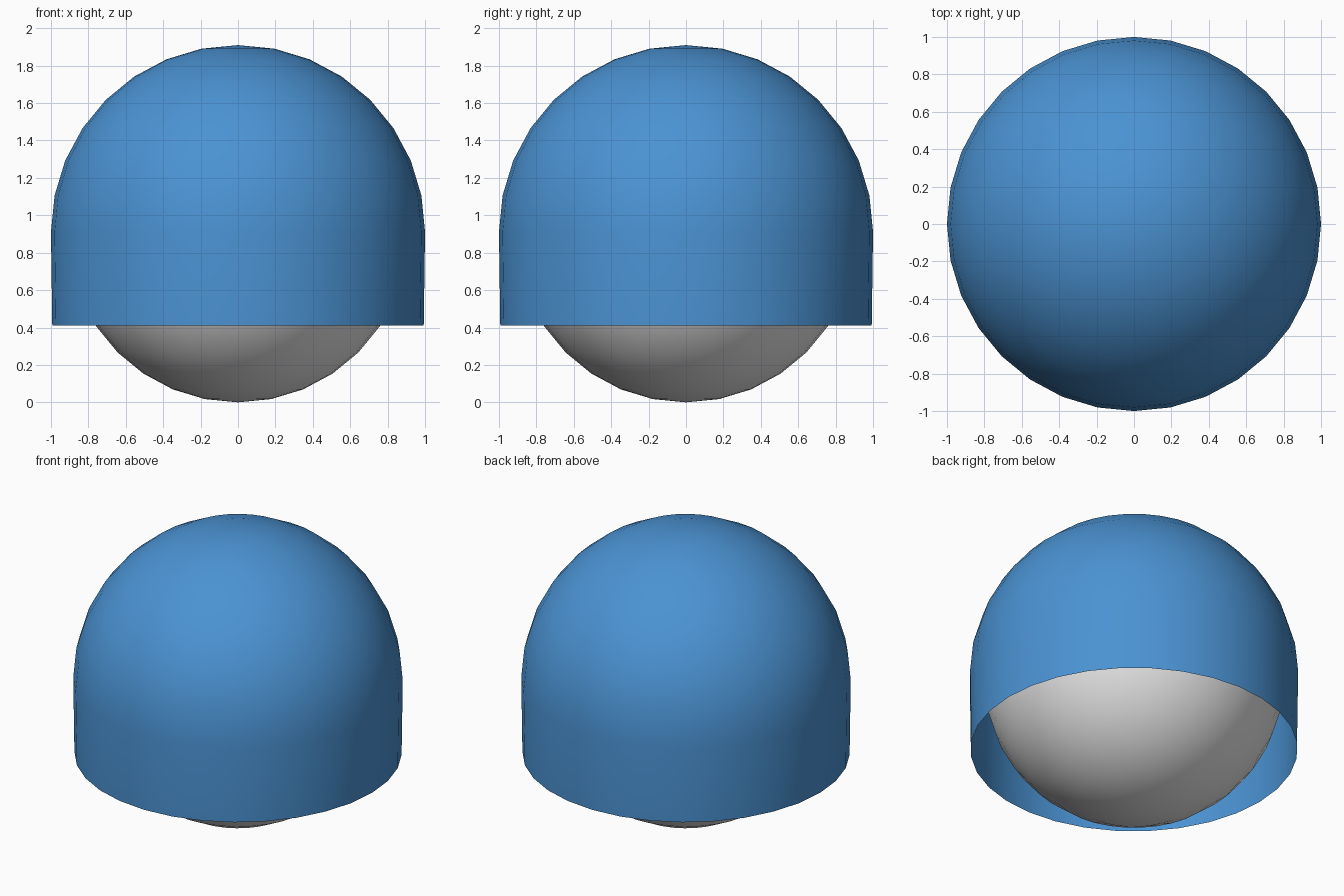
import bpy, bmesh, math

if "Cube" in bpy.data.objects:
    bpy.data.objects.remove(bpy.data.objects["Cube"])

SEGS, RINGS = 32, 16
CENTRE_Z = 0.91


def material(name, rgb):
    m = bpy.data.materials.new(name)
    m.diffuse_color = (*rgb, 1.0)
    m.use_nodes = True
    m.node_tree.nodes["Principled BSDF"].inputs["Base Color"].default_value = m.diffuse_color
    return m


def add_object(name, bm, mat):
    for f in bm.faces:
        f.smooth = True
    me = bpy.data.meshes.new(name)
    bm.to_mesh(me)
    bm.free()
    me.materials.append(mat)
    ob = bpy.data.objects.new(name, me)
    bpy.context.collection.objects.link(ob)
    return ob


def sphere(radius):
    bm = bmesh.new()
    bmesh.ops.create_uvsphere(bm, u_segments=SEGS, v_segments=RINGS, radius=radius)
    return bm


blue = material("blue", (0.07, 0.29, 0.65))
grey = material("light grey", (0.8, 0.8, 0.8))

# Outer shell: upper half sphere with an open, slightly tapered skirt
bm = sphere(1.0)
bmesh.ops.delete(bm, geom=[v for v in bm.verts if v.co.z < -0.01], context='VERTS')
rim = [e for e in bm.edges if e.is_boundary]
new = bmesh.ops.extrude_edge_only(bm, edges=rim)["geom"]
for v in (g for g in new if isinstance(g, bmesh.types.BMVert)):
    v.co = (v.co.x * 0.993, v.co.y * 0.993, -0.5)
bmesh.ops.recalc_face_normals(bm, faces=bm.faces)
shell = add_object("dome_shell", bm, blue)
shell.location.z = CENTRE_Z

# Inner ball, resting on the ground
ball = add_object("inner_ball", sphere(CENTRE_Z), grey)
ball.location.z = CENTRE_Z
